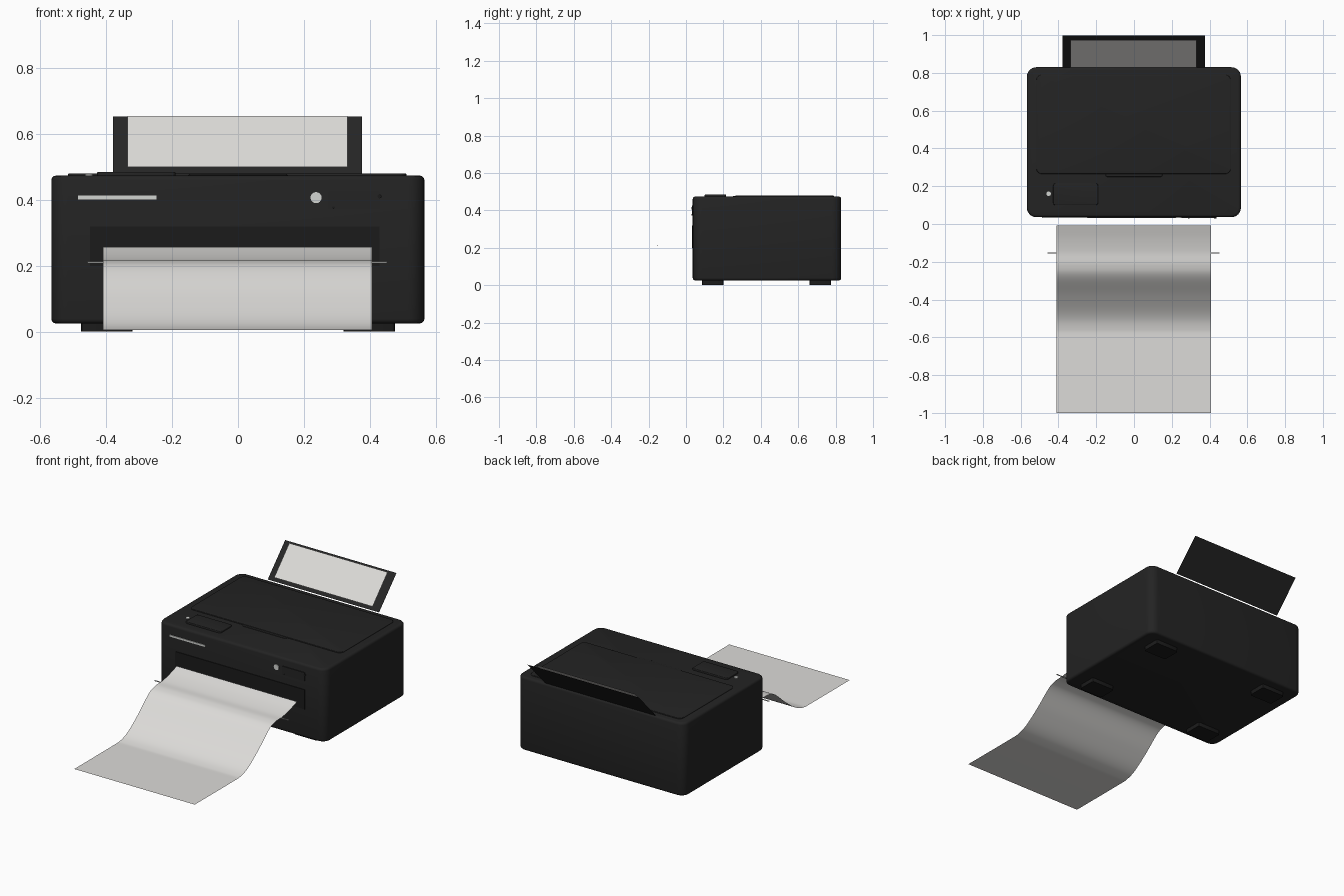
import bpy, bmesh, math
from mathutils import Vector, Matrix

if "Cube" in bpy.data.objects:
    bpy.data.objects.remove(bpy.data.objects["Cube"])


def mat(name, r, g, b):
    m = bpy.data.materials.new(name)
    m.diffuse_color = (r, g, b, 1)
    m.use_nodes = True
    m.node_tree.nodes["Principled BSDF"].inputs["Base Color"].default_value = m.diffuse_color
    return m


BLACK = mat("black plastic", 0.017, 0.017, 0.017)
DARK = mat("dark trim", 0.011, 0.011, 0.011)
TRAY = mat("tray black", 0.019, 0.019, 0.019)
PAPER = mat("paper white", 0.72, 0.71, 0.69)
LIGHT = mat("light grey", 0.65, 0.66, 0.64)


def finish(bm, name, material, smooth=True):
    bmesh.ops.recalc_face_normals(bm, faces=bm.faces)
    me = bpy.data.meshes.new(name)
    bm.to_mesh(me)
    bm.free()
    me.materials.append(material)
    if smooth:
        me.shade_smooth()
        me.set_sharp_from_angle(angle=math.radians(35))
    ob = bpy.data.objects.new(name, me)
    bpy.context.collection.objects.link(ob)
    return ob


def box(name, x, y, z, material, corner=0, rim=0, segs=6):
    """Box from ranges, with rounded vertical corners and softened rims."""
    bm = bmesh.new()
    size = [b - a for a, b in (x, y, z)]
    mid = [(a + b) / 2 for a, b in (x, y, z)]
    bmesh.ops.create_cube(bm, size=1, matrix=Matrix.Translation(mid) @ Matrix.Diagonal((*size, 1)))
    if corner:
        up = [e for e in bm.edges if abs(e.verts[0].co.z - e.verts[1].co.z) > 1e-6]
        bmesh.ops.bevel(bm, geom=up, offset=corner, segments=segs, affect='EDGES', profile=0.5)
    if rim:
        flat = [e for e in bm.edges if abs(e.verts[0].co.z - e.verts[1].co.z) < 1e-6]
        bmesh.ops.bevel(bm, geom=flat, offset=rim, segments=3, affect='EDGES', profile=0.5)
    return finish(bm, name, material)


def disc(name, loc, r, depth, material, front=False):
    bm = bmesh.new()
    m = Matrix.Translation(loc)
    if front:
        m = m @ Matrix.Rotation(math.pi / 2, 4, 'X')
    bmesh.ops.create_cone(bm, cap_ends=True, segments=16, radius1=r, radius2=r, depth=depth, matrix=m)
    return finish(bm, name, material)


def sheet(name, x0, x1, profile, material, thick=0):
    """Sheet swept across x along a (y, z) profile."""
    bm = bmesh.new()
    rows = [[bm.verts.new((x, y, z)) for x in (x0, x1)] for y, z in profile]
    for a, b in zip(rows, rows[1:]):
        bm.faces.new((a[0], b[0], b[1], a[1]))
    if thick:
        bmesh.ops.solidify(bm, geom=bm.faces[:], thickness=thick)
    return finish(bm, name, material)


def spline(pts, n=6):
    p = [Vector(q) for q in pts]
    p = [2 * p[0] - p[1]] + p + [2 * p[-1] - p[-2]]
    out = []
    for a, b, c, d in zip(p, p[1:], p[2:], p[3:]):
        for i in range(n):
            t = i / n
            out.append(0.5 * (2 * b + (c - a) * t + (2 * a - 5 * b + 4 * c - d) * t * t
                              + (3 * b - a - 3 * c + d) * t ** 3))
    return out + [p[-2]]


# main housing
box("housing", (-0.567, 0.566), (0.036, 0.83), (0.025, 0.474), BLACK, 0.05, 0.014)

# feet
for sx in (-1, 1):
    for end, y in (("front", (0.085, 0.2)), ("rear", (0.66, 0.775))):
        xs = sorted((sx * 0.32, sx * 0.477))
        box(f"{end}_foot", xs, y, (0, 0.03), DARK, 0.01, 0, 2)

# scanner lid with finger lip, and top control panel
box("lid", (-0.517, 0.512), (0.265, 0.79), (0.468, 0.48), BLACK, 0.03, 0.004)
box("lid_lip", (-0.15, 0.15), (0.25, 0.275), (0.468, 0.477), BLACK, 0.008, 0.002, 3)
box("top_control_panel", (-0.428, -0.19), (0.1, 0.215), (0.468, 0.485), BLACK, 0.012, 0.004, 3)
disc("top_indicator", (-0.452, 0.16, 0.475), 0.012, 0.008, LIGHT)

# front panel, control plate, light strip and buttons
box("front_panel", (-0.45, 0.43), (0.032, 0.045), (0.2, 0.32), DARK)
box("control_plate", (0.275, 0.43), (0.032, 0.045), (0.373, 0.425), BLACK)
box("light_strip", (-0.486, -0.247), (0.032, 0.04), (0.402, 0.413), LIGHT)
disc("round_button", (0.237, 0.036, 0.407), 0.017, 0.009, LIGHT, True)
disc("small_button", (0.43, 0.034, 0.411), 0.006, 0.008, DARK, True)
disc("tiny_button", (0.29, 0.034, 0.377), 0.004, 0.008, DARK, True)

# rear feed tray and its loaded paper
sheet("rear_tray", -0.379, 0.376, [(0.829, 0.476), (0.998, 0.653)], TRAY, 0.008)
sheet("loaded_paper", -0.335, 0.332, [(0.829, 0.5), (0.975, 0.655)], PAPER)

# printed sheet curling down to the table, with the thin support rod below it
curve = spline([(-0.008, 0.257), (-0.08, 0.234), (-0.15, 0.219), (-0.22, 0.214), (-0.28, 0.19),
                (-0.38, 0.106), (-0.476, 0.037), (-0.55, 0.009), (-0.64, 0.005), (-1, 0.005)])
sheet("printed_sheet", -0.41, 0.407, curve, PAPER)
box("support_rod", (-0.457, 0.453), (-0.156, -0.151), (0.209, 0.213), LIGHT)
